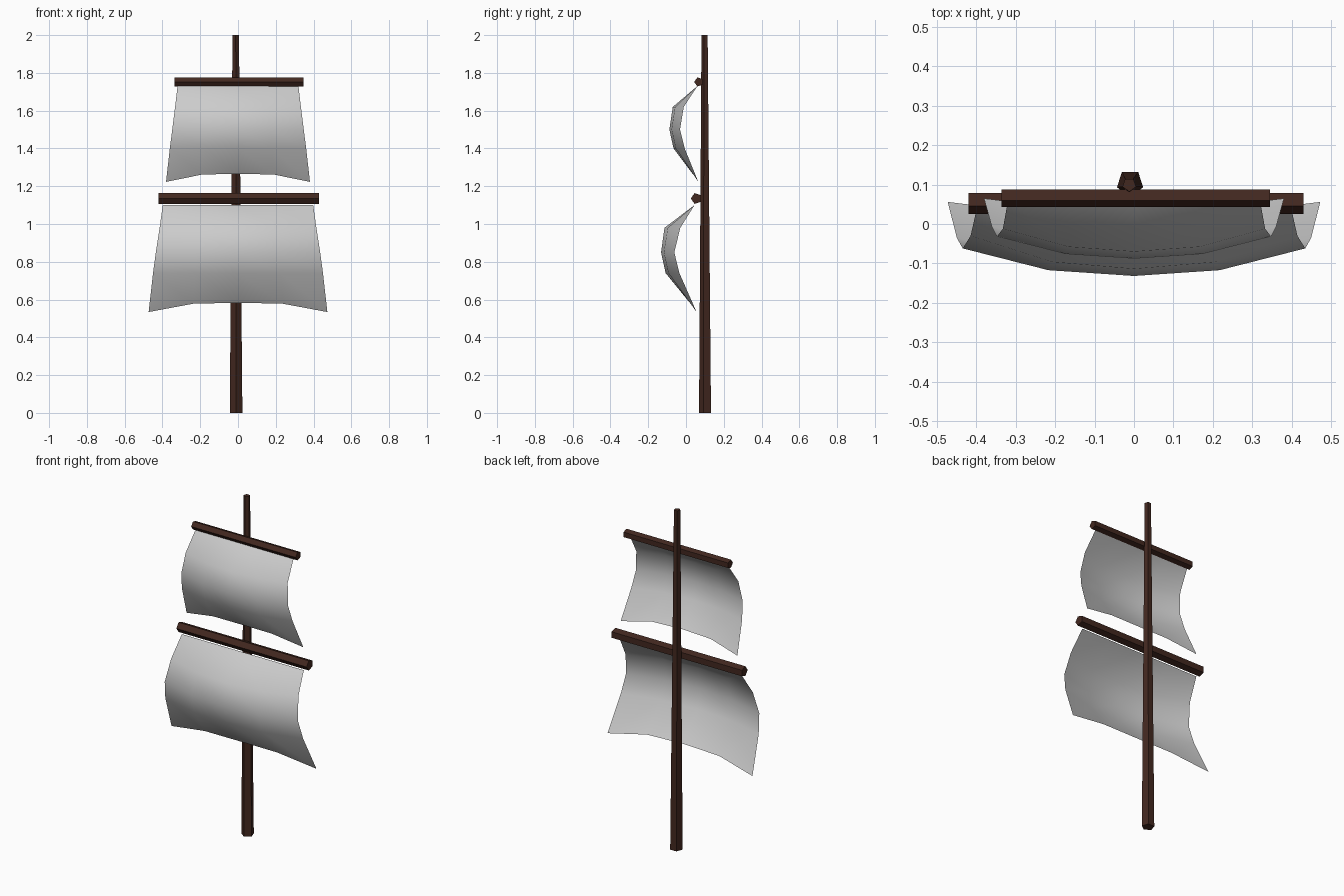
import bpy, bmesh, math
from mathutils import Vector

if "Cube" in bpy.data.objects:
    bpy.data.objects.remove(bpy.data.objects["Cube"])

wood = bpy.data.materials.new("dark_wood")
wood.diffuse_color = (0.055, 0.021, 0.014, 1)
wood.use_nodes = True
wood.node_tree.nodes["Principled BSDF"].inputs["Base Color"].default_value = wood.diffuse_color


def finish(name, bm, smooth=False):
    bmesh.ops.recalc_face_normals(bm, faces=bm.faces)
    me = bpy.data.meshes.new(name)
    bm.to_mesh(me)
    bm.free()
    me.polygons.foreach_set("use_smooth", [smooth] * len(me.polygons))
    ob = bpy.data.objects.new(name, me)
    bpy.context.collection.objects.link(ob)
    return ob


def spar(name, start, end, r1, r2, u, v):
    """Five-sided pole; one corner points along -v (the front)."""
    bm = bmesh.new()
    rings = []
    for c, r in ((start, r1), (end, r2)):
        ring = []
        for i in range(5):
            a = -math.pi / 2 + i * math.tau / 5
            p = Vector(c) + r * (math.cos(a) * Vector(u) + math.sin(a) * Vector(v))
            ring.append(bm.verts.new(p))
        rings.append(ring)
    for i in range(5):
        j = (i + 1) % 5
        bm.faces.new((rings[0][i], rings[0][j], rings[1][j], rings[1][i]))
    for ring in rings:
        bm.faces.new(ring)
    finish(name, bm).data.materials.append(wood)


def sail(name, rows, foot_z):
    """Billowing sheet; rows = (z, half width, edge y, middle y), top to bottom."""
    bm = bmesh.new()
    grid = []
    for k, (z, w, ye, ym) in enumerate(rows):
        last = k == len(rows) - 1
        line = []
        for t in (-1, -0.5, 0, 0.5, 1):
            bulge = {0: 1, 0.5: 0.79, 1: 0}[abs(t)]
            lift = (foot_z - z) * (bulge if bulge != 0.79 else 0.9) if last else 0
            line.append(bm.verts.new((w * t, ye + (ym - ye) * bulge, z + lift)))
        grid.append(line)
    for a, b in zip(grid, grid[1:]):
        for i in range(4):
            bm.faces.new((a[i], b[i], b[i + 1], a[i + 1]))
    finish(name, bm, smooth=True)


# Tapered mast
spar("mast", (-0.01, 0.104, 0), (-0.012, 0.1, 2), 0.035, 0.018, (1, 0, 0), (0, 1, 0))

# Horizontal yards
spar("lower_yard", (-0.42, 0.055, 1.135), (0.43, 0.055, 1.135),
     0.030, 0.030, (0, 0, 1), (0, 1, 0))
spar("upper_yard", (-0.336, 0.068, 1.752), (0.346, 0.068, 1.752),
     0.025, 0.025, (0, 0, 1), (0, 1, 0))

# Sails
sail("lower_sail", [(1.10, 0.398, 0.045, 0.045), (0.98, 0.415, -0.03, -0.114),
                    (0.85, 0.435, -0.062, -0.132), (0.74, 0.450, -0.035, -0.108),
                    (0.534, 0.473, 0.056, 0.02)], 0.583)
sail("upper_sail", [(1.73, 0.320, 0.06, 0.06), (1.62, 0.333, -0.012, -0.07),
                    (1.50, 0.348, -0.032, -0.088), (1.40, 0.361, -0.007, -0.066),
                    (1.223, 0.381, 0.065, 0.035)], 1.266)
